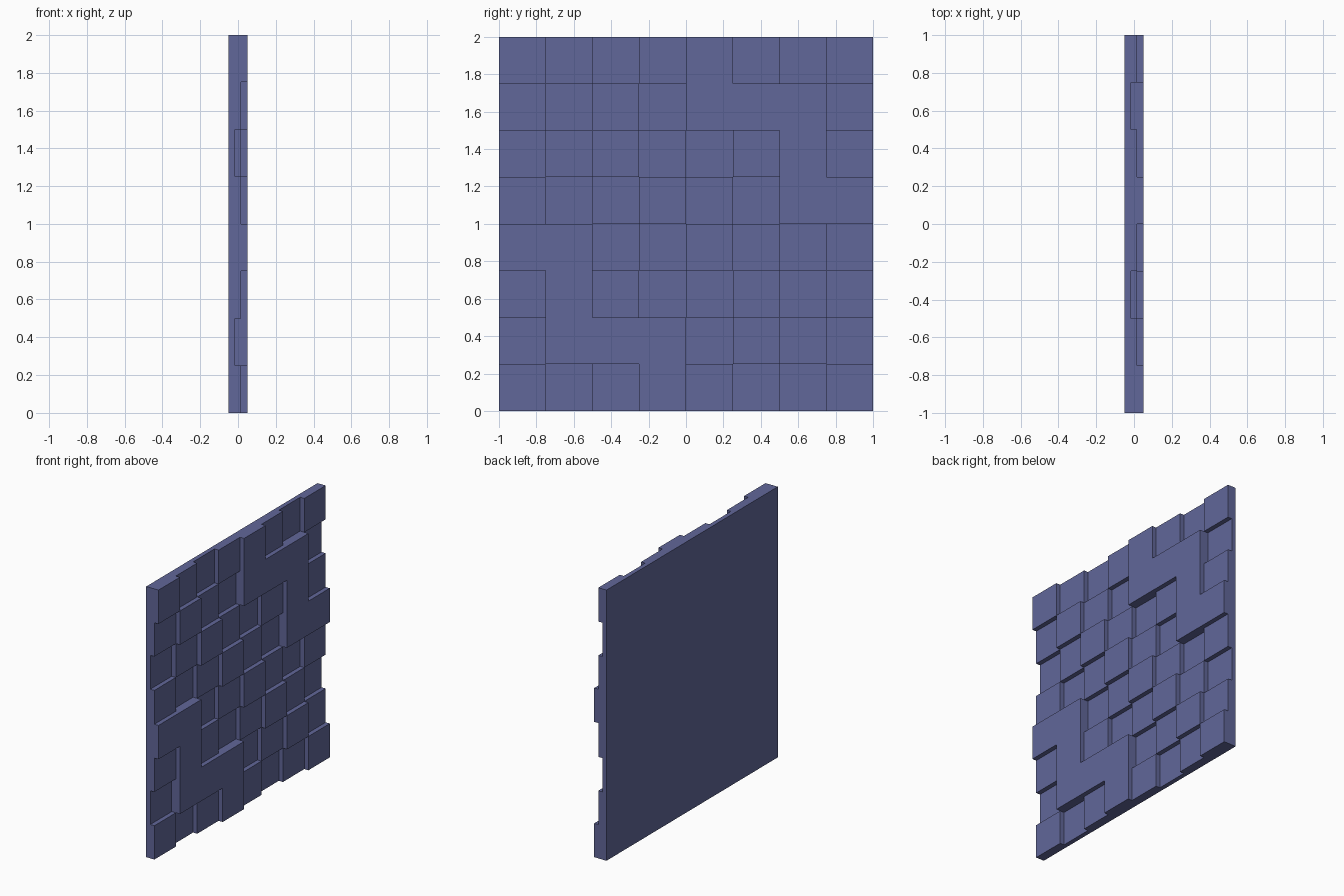
import bpy
import bmesh

if "Cube" in bpy.data.objects:
    bpy.data.objects.remove(bpy.data.objects["Cube"])

N = 8            # tiles per side
S = 2.0 / N      # tile size
BACK = -0.05     # back plane of the panel
STEP = 0.1 / 3   # relief step

# Diagonal bands of relief, plus a few tiles raised flush with their neighbours
BAND = (2, 1, 0, 1)
RAISED = {(1, 4), (1, 6), (3, 6)}


def height(row, col):
    if not (0 <= row < N and 0 <= col < N):
        return BACK
    key = (min(row, col), max(row, col))
    level = 2 if key in RAISED else BAND[abs(row - col) % 4]
    return BACK + STEP * (level + 1)


bm = bmesh.new()


def quad(*pts):
    bm.faces.new([bm.verts.new(p) for p in pts])


for row in range(N):
    for col in range(N):
        y0, z1 = -1 + col * S, 2 - row * S
        y1, z0 = y0 + S, z1 - S
        h = height(row, col)
        corners = [(y0, z0), (y1, z0), (y1, z1), (y0, z1)]
        # tile face and the matching patch of the flat back
        quad(*[(h, y, z) for y, z in corners])
        quad(*[(BACK, y, z) for y, z in reversed(corners)])
        # side walls down to any lower neighbour: bottom, right, top, left
        for i, (dr, dc) in enumerate(((1, 0), (0, 1), (-1, 0), (0, -1))):
            low = height(row + dr, col + dc)
            if low < h - 1e-6:
                a, b = corners[i], corners[(i + 1) % 4]
                quad((low, *a), (low, *b), (h, *b), (h, *a))

bmesh.ops.remove_doubles(bm, verts=bm.verts, dist=1e-5)
bmesh.ops.dissolve_limit(bm, angle_limit=0.01, verts=bm.verts, edges=bm.edges)

mesh = bpy.data.meshes.new("tiled_wall_panel")
bm.to_mesh(mesh)
bm.free()
panel = bpy.data.objects.new("tiled_wall_panel", mesh)
bpy.context.collection.objects.link(panel)

# muted blue finish
blue = bpy.data.materials.new("muted_blue")
blue.diffuse_color = (0.12, 0.135, 0.32, 1)
blue.use_nodes = True
blue.node_tree.nodes["Principled BSDF"].inputs["Base Color"].default_value = blue.diffuse_color
mesh.materials.append(blue)
